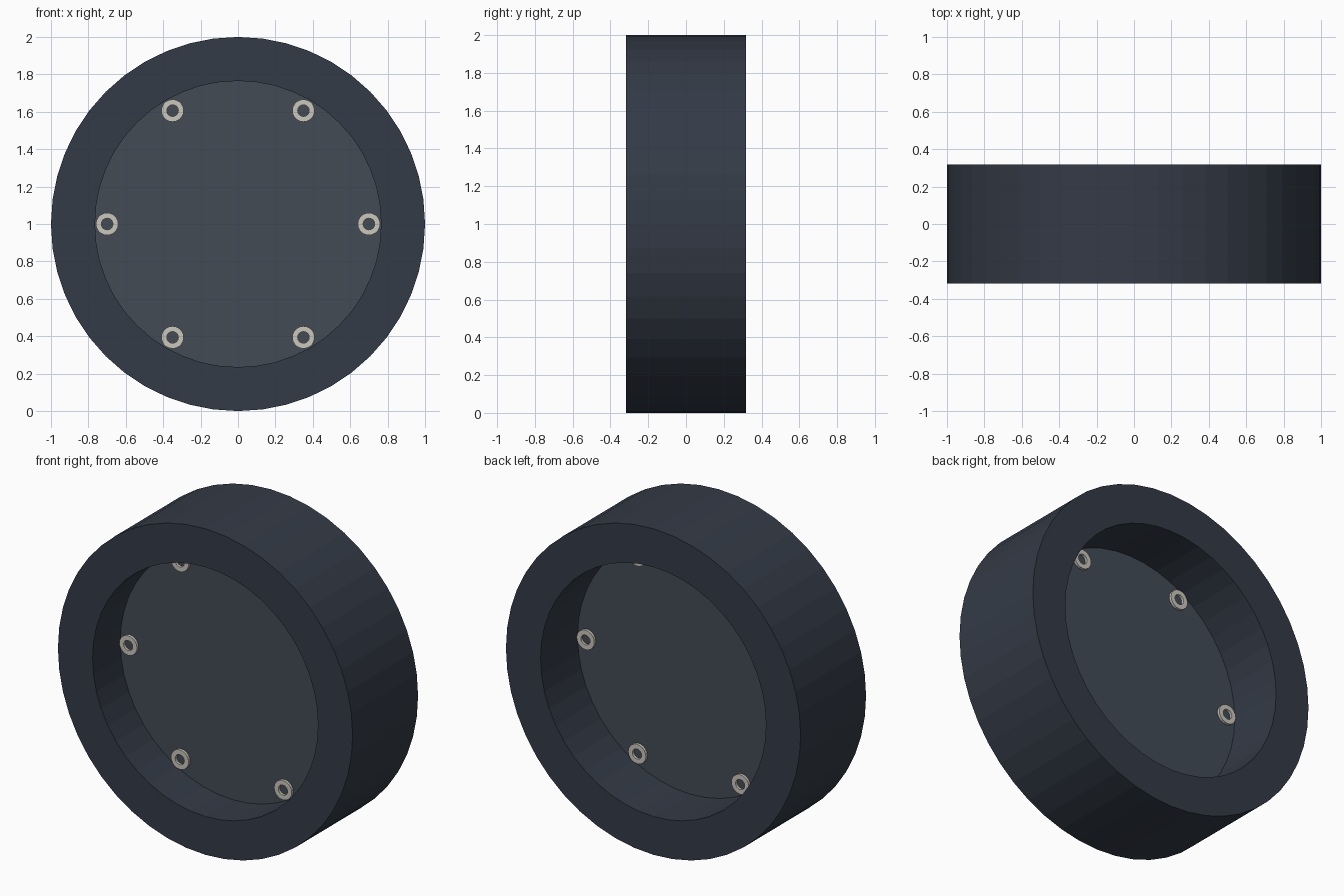
import bpy, bmesh
from math import sin, cos, pi

if "Cube" in bpy.data.objects:
    bpy.data.objects.remove(bpy.data.objects["Cube"])

DISC_Y = -0.045
HUB = (0, 0, 1)


def material(name, color):
    m = bpy.data.materials.new(name)
    m.diffuse_color = color
    m.use_nodes = True
    m.node_tree.nodes["Principled BSDF"].inputs["Base Color"].default_value = m.diffuse_color
    return m


def add_object(name, bm, mat, loc):
    bmesh.ops.recalc_face_normals(bm, faces=bm.faces)
    me = bpy.data.meshes.new(name)
    bm.to_mesh(me)
    bm.free()
    me.materials.append(mat)
    ob = bpy.data.objects.new(name, me)
    ob.location = loc
    bpy.context.collection.objects.link(ob)
    return ob


def lathe(name, profile, sides, mat, loc):
    """Revolve a closed (radius, y) profile around the y axis."""
    bm = bmesh.new()
    rings = []
    for i in range(sides):
        a = 2 * pi * i / sides
        rings.append([bm.verts.new((r * cos(a), y, r * sin(a))) for r, y in profile])
    n = len(profile)
    for i in range(sides):
        p, q = rings[i], rings[(i + 1) % sides]
        for j in range(n):
            k = (j + 1) % n
            bm.faces.new((p[j], p[k], q[k], q[j]))
    return add_object(name, bm, mat, loc)


def disc(name, radius, half, sides, mat, loc):
    """Thin solid plate with its faces towards -y and +y."""
    bm = bmesh.new()
    ends = []
    for y in (-half, half):
        ends.append([bm.verts.new((radius * cos(2 * pi * i / sides), y,
                                   radius * sin(2 * pi * i / sides))) for i in range(sides)])
        bm.faces.new(ends[-1])
    for i in range(sides):
        k = (i + 1) % sides
        bm.faces.new((ends[0][i], ends[0][k], ends[1][k], ends[1][i]))
    return add_object(name, bm, mat, loc)


def tube(inner, outer, half):
    return [(inner, -half), (outer, -half), (outer, half), (inner, half)]


dark = material("dark_frame", (0.034, 0.043, 0.062, 1))
glass = material("smoked_glass", (0.055, 0.07, 0.09, 0.85))
metal = material("pale_metal", (0.6, 0.57, 0.5, 1))

# Outer frame ring
lathe("frame_ring", tube(0.765, 1.0, 0.317), 48, dark, HUB)

# Recessed glass plate
disc("glass_plate", 0.765, 0.004, 48, glass, (0, DISC_Y, 1))

# Six washers set through the plate
for i in range(6):
    a = i * pi / 3
    lathe(f"washer_{i + 1}", tube(0.031, 0.06, 0.02), 20, metal,
          (0.7 * cos(a), DISC_Y, 1 + 0.7 * sin(a)))
